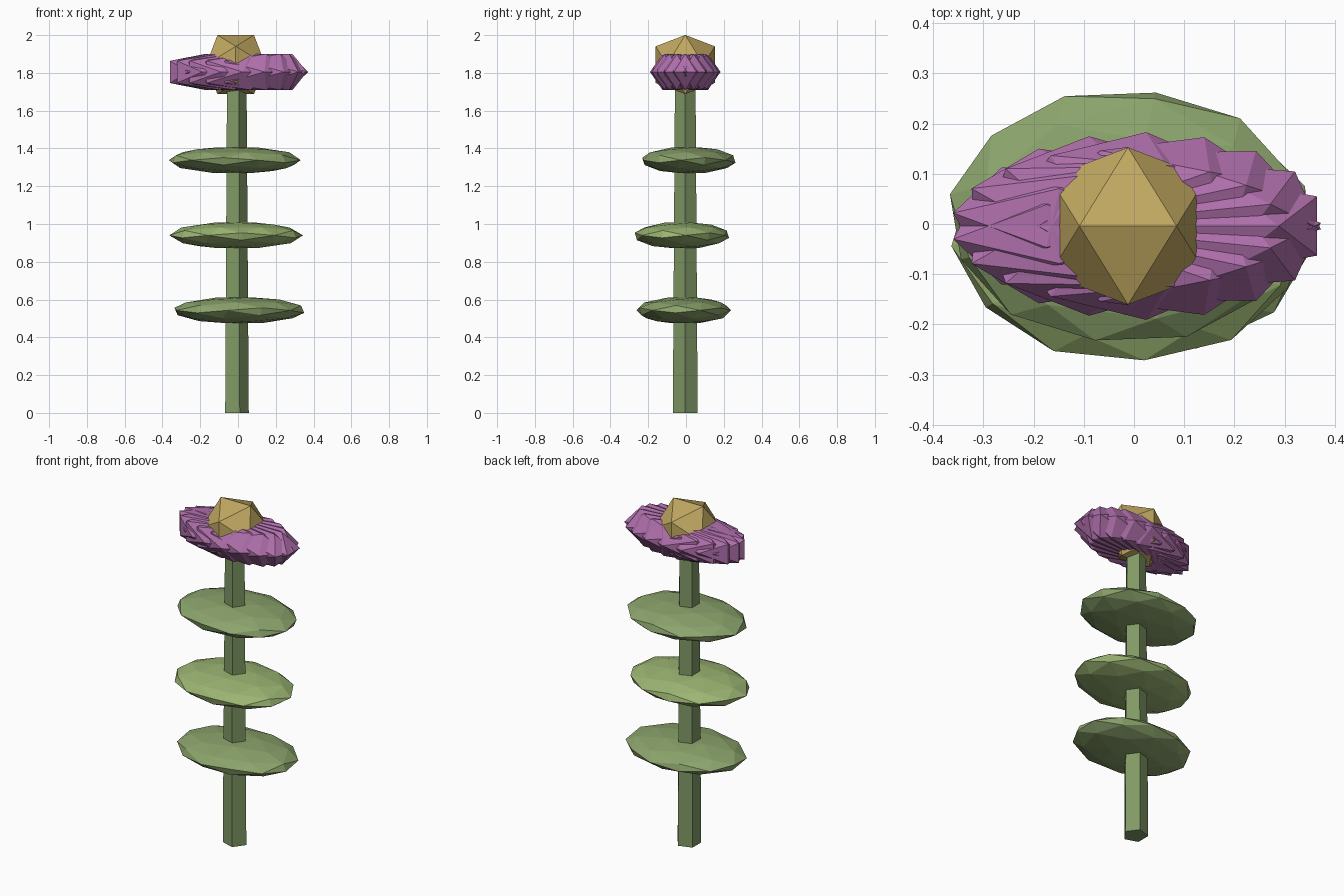
import bpy, bmesh
from math import radians, cos, sin, pi
from mathutils import Matrix, Vector

if "Cube" in bpy.data.objects:
    bpy.data.objects.remove(bpy.data.objects["Cube"])


def material(name, rgb):
    m = bpy.data.materials.new(name)
    m.diffuse_color = (*rgb, 1)
    m.use_nodes = True
    m.node_tree.nodes["Principled BSDF"].inputs["Base Color"].default_value = m.diffuse_color
    return m


def finish(name, bm, mat):
    me = bpy.data.meshes.new(name)
    bm.to_mesh(me)
    bm.free()
    me.materials.append(mat)
    ob = bpy.data.objects.new(name, me)
    bpy.context.collection.objects.link(ob)
    return ob


def rot(deg, axis):
    return Matrix.Rotation(radians(deg), 4, axis)


EDGE_UP = rot(-31.717, 'Y')
FACE_UP = rot(-37.377, 'Y') @ rot(-36, 'Z')


def add_ico(bm, subdiv, centre, size, yaw, orient):
    """Icosphere turned first, then stretched to an ellipsoid."""
    mat = Matrix.Translation(centre) @ Matrix.Diagonal((*size, 1)) @ rot(yaw, 'Z') @ orient
    bmesh.ops.create_icosphere(bm, subdivisions=subdiv, radius=1, matrix=mat)


stem_green = material("stem_green", (0.22, 0.32, 0.13))
leaf_green = material("leaf_green", (0.26, 0.37, 0.15))
light_green = material("light_green", (0.33, 0.46, 0.17))
purple = material("petal_purple", (0.43, 0.16, 0.41))
gold = material("gold", (0.53, 0.39, 0.12))

AX, AY = -0.012, -0.004

# five-sided tapering stem, one corner facing +x
bm = bmesh.new()
bmesh.ops.create_cone(bm, cap_ends=True, segments=5, radius1=0.069, radius2=0.057, depth=1.8,
                      matrix=Matrix.Translation((AX, AY, 0.9)) @ rot(-90, 'Z'))
finish("stem", bm, stem_green)

# flat leaf discs
for name, x, y, z, yaw, mat in (("lower_leaf", 0.007, -0.012, 0.543, 50, leaf_green),
                                ("middle_leaf", -0.01, -0.022, 0.94, 35, light_green),
                                ("upper_leaf", -0.017, 0.015, 1.338, 20, leaf_green)):
    bm = bmesh.new()
    add_ico(bm, 2, (x, y, z), (0.355, 0.255, 0.072), yaw, FACE_UP)
    finish(name, bm, mat)

# ring of overlapping faceted petals
bm = bmesh.new()
N = 15
for i in range(N):
    a = 2 * pi * i / N
    centre = Vector((0.165 * cos(a), AY + 0.077 * sin(a), 1.805))
    add_ico(bm, 1, centre, (0.235, 0.112, 0.112), 180 * i / N, EDGE_UP)
finish("petals", bm, purple)

# faceted flower centre, edge on top
bm = bmesh.new()
add_ico(bm, 1, (AX, AY, 1.844), (0.184, 0.184, 0.184), 0, EDGE_UP)
finish("flower_centre", bm, gold)
